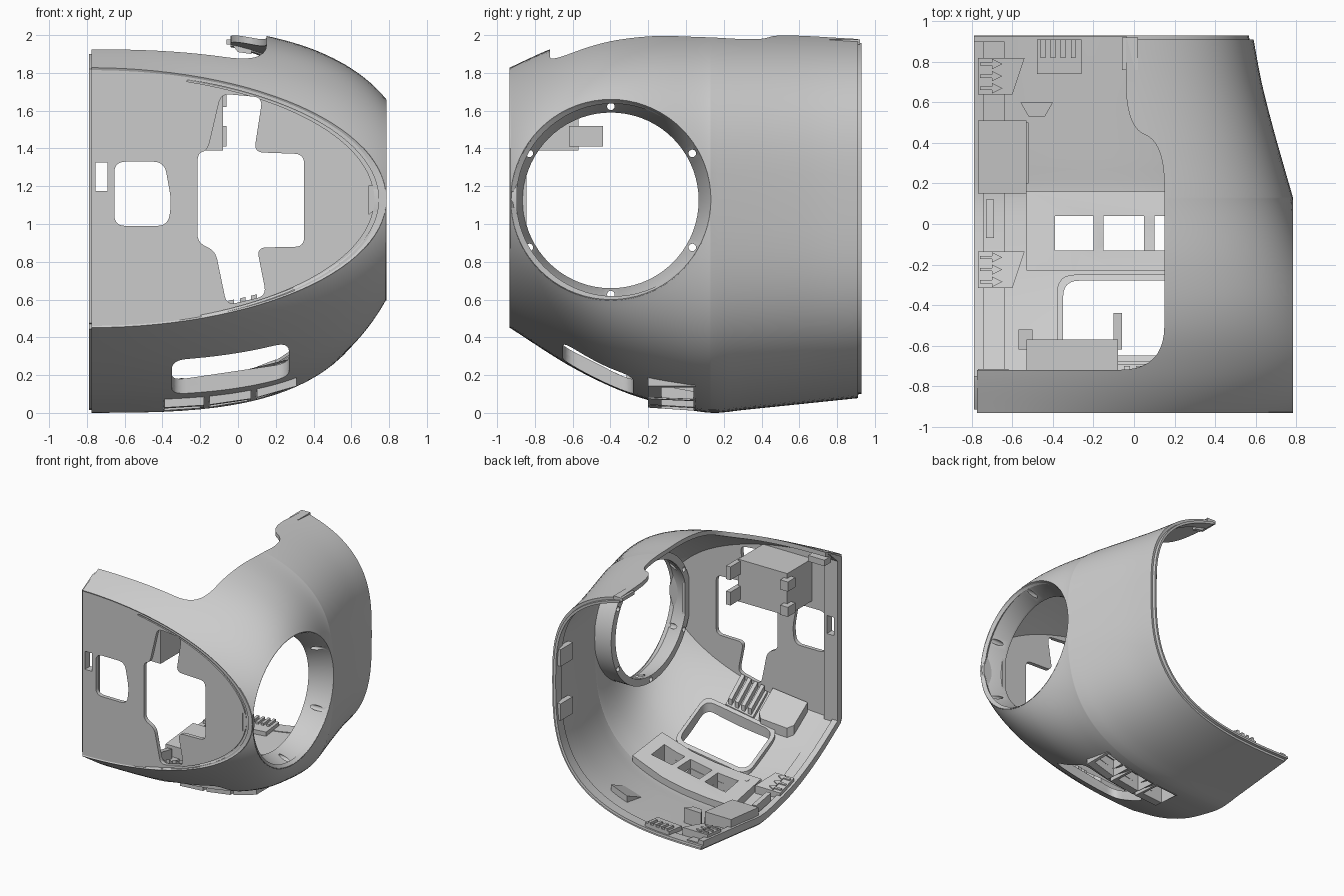
import bpy, bmesh, math
from mathutils import Vector

if "Cube" in bpy.data.objects:
    bpy.data.objects.remove(bpy.data.objects["Cube"])

X0, ZC, XM = -0.79, 1.13, 0.785          # split plane, mid height, flat of the side port
RC, RR = -0.398, 0.53                    # side port centre (y) and radius
cutters = []


def curve(keys, y):
    """Smooth interpolation through (y, value) keys."""
    y = min(max(y, keys[0][0]), keys[-1][0])
    i = max(k for k in range(len(keys) - 1) if keys[k][0] <= y)
    (a, p), (b, q) = keys[i], keys[i + 1]
    def slope(k):
        l, r = keys[max(k - 1, 0)], keys[min(k + 1, len(keys) - 1)]
        return (r[1] - l[1]) / (r[0] - l[0])
    t, d = (y - a) / (b - a), b - a
    return ((2*t**3 - 3*t*t + 1) * p + (t**3 - 2*t*t + t) * d * slope(i)
            + (3*t*t - 2*t**3) * q + (t**3 - t*t) * d * slope(i + 1))


TOP = [(-.94, 1.825), (-.72, 1.925), (-.5, 2.0), (-.2, 2.05), (.1, 2.055), (.35, 2.05), (.5, 2.045), (.93, 2.03)]
BOT = [(-.94, .455), (-.6, .24), (-.3, .10), (0, .02), (.15, 0), (.3, .015), (.93, .08)]
WIDE = [(.13, .785), (.32, .73), (.5, .68), (.7, .63), (.94, .585)]
POWER = [(-.94, 2.0), (-.75, 2.35), (-.35, 3.0), (.94, 3.0)]


def half(y, up):
    """Superellipse quadrant at y: height, width, exponent, end ratio."""
    H = curve(TOP, y) - ZC if up else ZC - curve(BOT, y)
    n, h = curve(POWER, y), math.sqrt(max(0, RR**2 - (y - RC)**2))
    if h < 1e-4:
        return H, (curve(WIDE, y) if y > 0 else XM) - X0, n, 1.0
    u = (1 - (h / H)**n)**(1 / n)
    return H, (XM - X0) / u, n, u


def floor(x, y):
    H, a, n, _ = half(y, False)
    u = min(max((x - X0) / a, 0), 1)
    return ZC - H * (1 - u**n)**(1 / n)


def arc(y, up, inset=0, xmin=-9, N=28):
    H, a, n, u = half(y, up)
    te, pts = math.asin(min(1, u**(n / 2))), []
    for k in range(N + 1):
        t = te * k / N
        x = X0 + (a - inset) * math.sin(t)**(2 / n)
        z = (H - inset) * max(0, math.cos(t))**(2 / n)
        pts.append((max(x, xmin), ZC + (z if up else -z)))
    return pts


def make(name, verts, faces, recalc=True):
    me = bpy.data.meshes.new(name)
    me.from_pydata(verts, [], faces)
    bm = bmesh.new()
    bm.from_mesh(me)
    bmesh.ops.remove_doubles(bm, verts=bm.verts, dist=2e-4)
    if recalc:
        bmesh.ops.recalc_face_normals(bm, faces=bm.faces)
    bm.to_mesh(me)
    bm.free()
    ob = bpy.data.objects.new(name, me)
    bpy.context.collection.objects.link(ob)
    return ob


def loft(name, ys, thick, inset=0, xmin=-9):
    """Curved wall through cross-sections; the port side stays open."""
    rows = [(arc(y, True, inset, xmin), arc(y, False, inset, xmin)[::-1]) for y in ys]
    m = len(rows[0][0])
    verts = [(x, y, z) for y, (a, b) in zip(ys, rows) for x, z in a + b]
    faces = [(i*2*m + j, i*2*m + j + 1, (i+1)*2*m + j + 1, (i+1)*2*m + j)
             for i in range(len(ys) - 1) for j in range(2*m - 1) if j != m - 1]
    ob = make(name, verts, faces, False)
    s = ob.modifiers.new("wall", 'SOLIDIFY')
    s.thickness, s.offset = thick, -1
    return ob


def rounded(pts, r, seg=6):
    out, P = [], [Vector(p) for p in pts]
    for i, p in enumerate(P):
        a, b = P[i - 1] - p, P[(i + 1) % len(P)] - p
        s, e = p + a.normalized() * min(r, a.length*.49), p + b.normalized() * min(r, b.length*.49)
        for k in range(seg + 1):
            t = k / seg
            out.append(tuple(s*(1-t)**2 + p*2*t*(1-t) + e*t*t))
    return out


def rect(x0, x1, y0, y1):
    return [(x0, y0), (x1, y0), (x1, y1), (x0, y1)]


def hull(name, a, b):
    n = len(a)
    return make(name, a + b, [tuple(range(n))[::-1], tuple(range(n, 2*n))]
                + [(i, (i+1) % n, n + (i+1) % n, n + i) for i in range(n)])


def prism(name, pts, axis, lo, hi):
    f = {'x': lambda p, h: (h, p[0], p[1]), 'y': lambda p, h: (p[0], h, p[1]), 'z': lambda p, h: (p[0], p[1], h)}[axis]
    return hull(name, [f(p, lo) for p in pts], [f(p, hi) for p in pts])


def pad(name, pts, lo, hi):
    """Block whose bottom and top follow the floor of the shell."""
    return hull(name, [(x, y, floor(x, y) + lo) for x, y in pts], [(x, y, floor(x, y) + hi) for x, y in pts])


def box(name, x0, x1, y0, y1, z0, z1):
    return prism(name, rect(x0, x1, y0, y1), 'z', z0, z1)


def cut(ob, *cs):
    for c in cs:
        m = ob.modifiers.new("cut", 'BOOLEAN')
        m.operation, m.solver, m.object = 'DIFFERENCE', 'EXACT', c
        c.hide_render = True
        if c not in cutters:
            cutters.append(c)


# main shell and back lip
ring_rows = [RC - RR * math.cos(math.pi * k / 36) for k in range(37)]
shell = loft("outer_shell", [-.934] + ring_rows + [.17 + .74*k/14 for k in range(15)], .035, 0, -.775)
back_lip = loft("back_lip", [.83, .88, .93], .02, .02)
roof_cut = prism("roof_cutter", rounded([(-1.6, -.72), (.15, -.72), (.15, .4), (-.04, .48), (-.04, 1.6), (-1.6, 1.6)], .22, 10), 'z', 1.4, 2.5)
window_cut = prism("window_cutter", rounded(rect(-.35, .27, -.65, -.28), .08), 'z', -.5, .8)
slots = [(-.39, -.20), (-.15, .05), (.10, .29)]
slot_cuts = [box("slot_cutter", a, b, -.13, .04, -.5, .8) for a, b in slots]
cut(shell, roof_cut, window_cut, *slot_cuts)
cut(back_lip, roof_cut)

# front plate with openings and curved groove
outline = arc(-.93, True, .006, -.775) + arc(-.93, False, .006, -.775)[::-1][1:]
plate = prism("front_plate", outline, 'y', -.928, -.895)
cross = [(-.09, 1.69), (.13, 1.67), (.085, 1.38), (.35, 1.37), (.35, .88), (.10, .875), (.15, .62),
         (-.06, .57), (-.12, .86), (-.215, .9), (-.215, 1.375), (-.16, 1.39)]
band = [(X0 + r * 1.535 * math.cos(t), ZC + r * .675 * math.sin(t)) for r, sg in ((1, 1), (.985, -1))
        for t in [sg * math.radians(-67 + 137*k/60) + (0 if sg > 0 else math.radians(3)) for k in range(61)]]
slit_cut = prism("slit_cutter", rect(-.755, -.69, 1.175, 1.325), 'y', -1.1, -.8)
cut(plate, prism("cross_cutter", rounded(cross, .05), 'y', -1.1, -.8),
    prism("eye_cutter", rounded([(-.655, .99), (-.37, .99), (-.352, 1.12), (-.39, 1.33), (-.655, 1.33)], .06), 'y', -1.1, -.8),
    slit_cut, prism("groove_cutter", band, 'y', -1.0, -.916),
    prism("notch_cutter", [(.69, 1.2), (.73, 1.2), (.73, 1.08), (.69, 1.05)], 'y', -1.0, -.92))

# side port: funnel ring with six screw holes
prof = [(.785, .53), (.62, .465), (.60, .465), (.60, .522), (.74, .522)]
S = 72
verts = [(x, RC - r * math.cos(2*math.pi*k/S), 1.125 + r * math.sin(2*math.pi*k/S)) for k in range(S) for x, r in prof]
ring = make("port_ring", verts, [(k*5 + j, k*5 + (j+1) % 5, (k+1) % S*5 + (j+1) % 5, (k+1) % S*5 + j)
                                 for k in range(S) for j in range(5)])
for k in range(6):
    t = math.radians(30 + 60*k)
    cut(ring, prism("screw_cutter", [(RC + .498*math.cos(t) + .02*math.cos(a*math.pi/8), 1.125 + .498*math.sin(t) + .02*math.sin(a*math.pi/8))
                                     for a in range(16)], 'x', .3, 1.0))
# flat segment closing the front of the port
prism("port_flat", [(RC - .468*math.cos(t), 1.125 + .468*math.sin(t)) for t in (-.3, -.15, 0, .15, .3)], 'x', .60, .63)

# floor: window collar, slotted plate and outside hoods
cut(pad("window_collar", rounded(rect(-.38, .30, -.68, -.25), .09), .015, .07), window_cut)
xs = [-.53, -.3, -.1, .1, .38]
cut(pad("slot_plate", [(x, -.23) for x in xs] + [(x, .16) for x in xs[::-1]], .015, .09), *slot_cuts)
for (a, b), c in zip(slots, slot_cuts):
    p = [(a, -.20, -.045), (b + .02, -.20, -.045), (b + .02, .05, -.004), (a - .005, .05, -.004)]
    cut(hull("slot_hood", [(x, y, max(.001, floor(x, y) + d)) for x, y, d in p], [(x, y, floor(x, y) + .025) for x, y, d in p]), c)
for x, y in ((-.44, .10), (-.44, -.17)):
    pad("plate_screw", [(x + .02*math.cos(k*math.pi/6), y + .02*math.sin(k*math.pi/6)) for k in range(12)], .08, .10)

# joining lip along the split plane
ys = [-.9 + 1.8*k/24 for k in range(25)]
for name, x1, h in (("floor_lip", -.74, .075), ("floor_ledge", -.64, .05)):
    prism(name, [(y, curve(BOT, y) + .015) for y in ys] + [(y, curve(BOT, y) + h) for y in ys[::-1]], 'x', -.79, x1)
front_lip = prism("front_lip", [(-.915, .475), (-.86, .46), (-.86, 1.8), (-.75, 1.9), (-.78, 1.895), (-.915, 1.82)], 'x', -.79, -.665)
cut(front_lip, slit_cut)

# catches and blocks along the floor edge
for y in (-.225, .73):
    pad("edge_catch", [(-.77, y - .09), (-.60, y - .09), (-.54, y + .09), (-.77, y + .09)], .02, .10)
    for k in (-1, 0, 1):
        pad("catch_arrow", [(-.76, y + .06*k - .008), (-.70, y + .06*k - .008), (-.70, y + .06*k - .025), (-.65, y + .06*k),
                            (-.70, y + .06*k + .025), (-.70, y + .06*k + .008), (-.76, y + .06*k + .008)], .09, .112)
pad("edge_block", rect(-.77, -.53, .15, .51), .02, .14)
pad("edge_block_step", rect(-.58, -.52, .2, .5), .02, .09)
pad("edge_post", rect(-.73, -.69, -.07, .12), .02, .13)
pad("small_stand", [(-.56, .60), (-.40, .60), (-.44, .53), (-.52, .53)], .02, .16)
pad("back_catch", rect(-.48, -.26, .74, .91), .02, .07)
for x in (-.45, -.40, -.35, -.30):
    pad("back_rib", rect(x - .012, x + .012, .82, .91), .06, .09)
fin = [[(x, y, floor(x, y) + d) for y, d in ((.45, .02), (.70, .02), (.70, .09))] for x in (.05, .20)]
hull("floor_fin", *fin)
for z in (.8, 1.25):
    box("wall_catch", .52, .565, .74, .9, z, z + .14)

# equipment box behind the front plate, with hooks
box("inner_box", -.53, -.08, -.9, -.57, 1.39, 1.74)
for z in (1.41, 1.62):
    box("box_hook", -.10, -.06, -.62, -.44, z, z + .11)
    box("box_hook_inner", -.57, -.50, -.62, -.52, z, z + .08)

# angled plate and ribbed ramp low on the front wall
pad("angled_plate", [(-.5, -.70), (-.46, -.665), (-.22, -.665), (-.18, -.70), (-.18, -.88), (-.5, -.88)], .02, .12)
pad("ramp", rect(-.13, .12, -.88, -.69), .02, .07)
for k in range(4):
    pad("ramp_rib", rect(-.11 + .06*k, -.08 + .06*k, -.87, -.70), .06, .12)

# tabs on the roof edges
box("roof_tab", -.06, .02, .76, .92, 1.95, 1.978)
prism("roof_tab_rib", [(-.04, 1.96), (.08, 1.945), (.07, 1.90), (.0, 1.91)], 'y', .80, .83)
box("front_roof_tab", -.77, -.62, -.8, -.715, 1.81, 1.86)

# bake cuts, remove cutters, shade
dg = bpy.context.evaluated_depsgraph_get()
dg.update()
for ob in [o for o in bpy.data.objects if o.modifiers]:
    me = bpy.data.meshes.new_from_object(ob.evaluated_get(dg))
    ob.modifiers.clear()
    ob.data = me
for c in cutters:
    bpy.data.objects.remove(c)
for ob in bpy.data.objects:
    ob.select_set(True)
    bpy.context.view_layer.objects.active = ob
bpy.ops.object.shade_smooth_by_angle(angle=math.radians(28))
